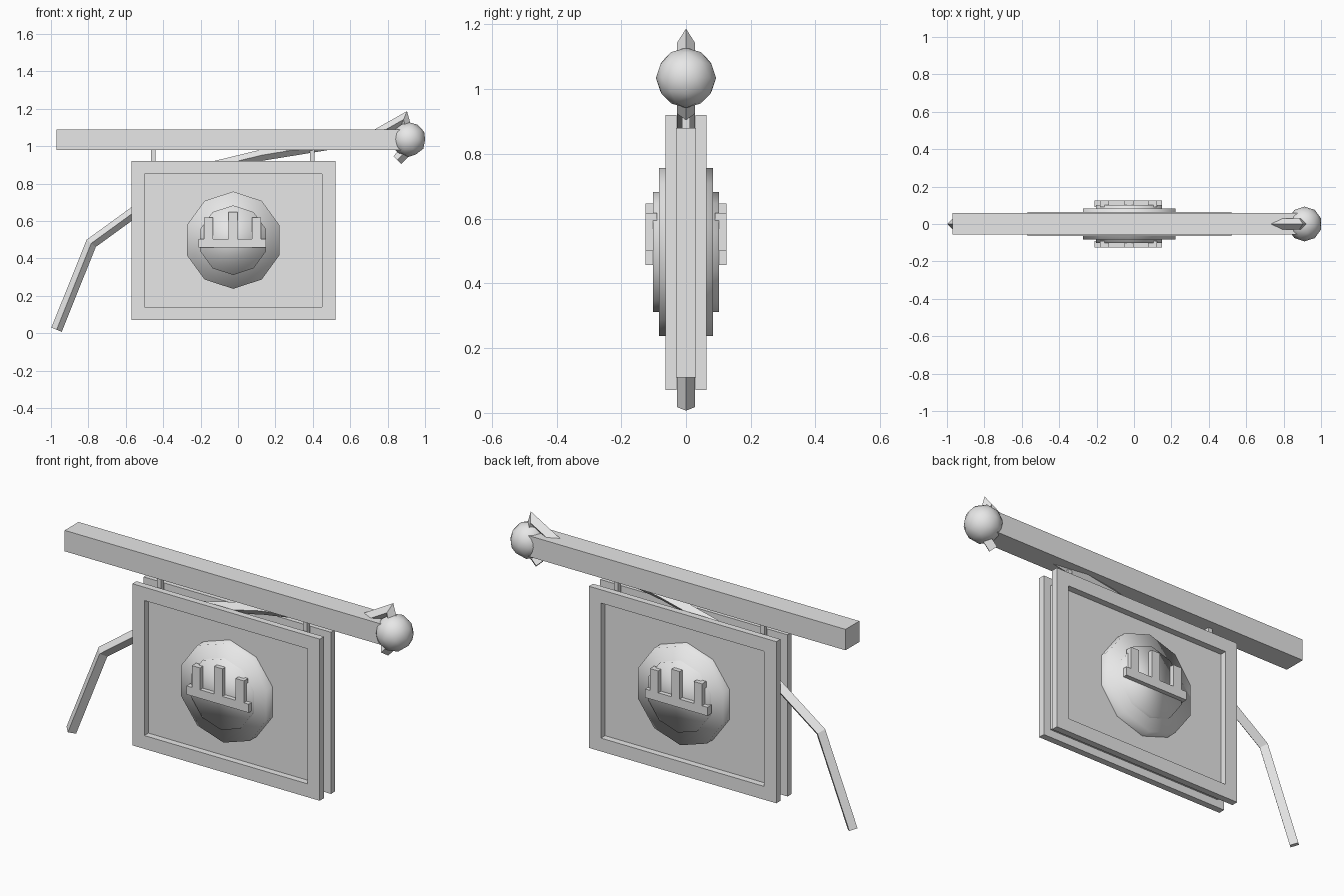
import bpy, bmesh, math
from mathutils import Vector, Matrix

if "Cube" in bpy.data.objects:
    bpy.data.objects.remove(bpy.data.objects["Cube"])

stone = bpy.data.materials.new("pale grey")
stone.diffuse_color = (0.8, 0.8, 0.8, 1)
stone.use_nodes = True
stone.node_tree.nodes["Principled BSDF"].inputs["Base Color"].default_value = stone.diffuse_color


def finish(name, bm, smooth=False):
    bmesh.ops.recalc_face_normals(bm, faces=bm.faces[:])
    for f in bm.faces:
        f.smooth = smooth
    mesh = bpy.data.meshes.new(name)
    bm.to_mesh(mesh)
    bm.free()
    mesh.materials.append(stone)
    ob = bpy.data.objects.new(name, mesh)
    bpy.context.collection.objects.link(ob)
    return ob


def box(name, x0, x1, y0, y1, z0, z1):
    bm = bmesh.new()
    bmesh.ops.create_cube(bm, size=1)
    for v in bm.verts:
        v.co = ((x0 + x1) / 2 + v.co.x * (x1 - x0),
                (y0 + y1) / 2 + v.co.y * (y1 - y0),
                (z0 + z1) / 2 + v.co.z * (z1 - z0))
    return finish(name, bm)


def prism(name, outline, y0, y1):
    """Extrude an outline in the XZ plane along Y."""
    bm = bmesh.new()
    face = bm.faces.new([bm.verts.new((x, y0, z)) for x, z in outline])
    ext = bmesh.ops.extrude_face_region(bm, geom=[face])["geom"]
    for v in ext:
        if isinstance(v, bmesh.types.BMVert):
            v.co.y = y1
    return finish(name, bm)


def frame(name, x0, x1, z0, z1, border, y0, y1):
    """Rectangular border with an open middle."""
    bm = bmesh.new()
    rings = []
    for inset, y in ((0, y0), (border, y0), (border, y1), (0, y1)):
        rings.append([bm.verts.new((x, y, z)) for x, z in (
            (x0 + inset, z0 + inset), (x1 - inset, z0 + inset),
            (x1 - inset, z1 - inset), (x0 + inset, z1 - inset))])
    for r in range(4):
        a, b = rings[r], rings[(r + 1) % 4]
        for i in range(4):
            j = (i + 1) % 4
            bm.faces.new((a[i], a[j], b[j], b[i]))
    return finish(name, bm)


def disc(name, radius, depth):
    """Ten-sided softly shaded disc passing through the board."""
    bm = bmesh.new()
    bmesh.ops.create_cone(bm, cap_ends=True, segments=10, radius1=radius, radius2=radius,
                          depth=depth, matrix=Matrix.Rotation(math.pi / 2, 4, 'X'))
    bmesh.ops.rotate(bm, verts=bm.verts[:],
                     matrix=Matrix.Rotation(math.radians(
                         90 - math.degrees(math.atan2(bm.verts[:][0].co.z, bm.verts[:][0].co.x))), 3, (0, -1, 0)))
    bmesh.ops.translate(bm, verts=bm.verts[:], vec=(-0.026, 0, 0.497))
    return finish(name, bm, True)


def branch(name, path, r):
    """Diamond-section sweep along a path in the XZ plane."""
    bm = bmesh.new()
    pts = [Vector((x, 0, z)) for x, z in path]
    rings = []
    for i, p in enumerate(pts):
        d0 = (p - pts[i - 1]).normalized() if i else (pts[1] - p).normalized()
        d1 = (pts[i + 1] - p).normalized() if i < len(pts) - 1 else d0
        t = (d0 + d1).normalized()
        n = Vector((-t.z, 0, t.x)) * (r / max(0.6, t.dot(d0)))
        side = Vector((0, r * 0.95, 0))
        rings.append([bm.verts.new(p + o) for o in (n, side, -n, -side)])
    for a, b in zip(rings, rings[1:]):
        for i in range(4):
            j = (i + 1) % 4
            bm.faces.new((a[i], a[j], b[j], b[i]))
    bm.faces.new(rings[0])
    bm.faces.new(rings[-1])
    return finish(name, bm)


# Beam with a faceted knob at its tip
box("beam", -0.97, 0.895, -0.055, 0.06, 0.98, 1.09)
bm = bmesh.new()
bmesh.ops.create_icosphere(bm, subdivisions=2, radius=0.093,
                           matrix=Matrix.Translation((0.912, 0, 1.035)))
finish("beam_knob", bm, True)

# Hanging board with a raised frame on each side
box("board_core", -0.53, 0.48, -0.03, 0.03, 0.11, 0.88)
for label, s in (("front", -1), ("back", 1)):
    y0, y1 = sorted((s * 0.03, s * 0.064))
    frame(label + "_frame", -0.57, 0.52, 0.07, 0.92, 0.07, y0, y1)

# Hanging pegs
for label, x in (("left", -0.452), ("right", 0.398)):
    box(label + "_peg", x - 0.012, x + 0.012, -0.012, 0.012, 0.87, 0.99)

# Stepped medallion
disc("medallion_outer", 0.26, 0.166)
disc("medallion_inner", 0.186, 0.204)

# Three-pronged crest on both sides
crest = [(-0.212, 0.457), (0.15, 0.457), (0.15, 0.502)]
for cx, top in ((0.098, 0.617), (-0.027, 0.647), (-0.157, 0.617)):
    crest += [(cx + 0.024, 0.502), (cx + 0.024, top), (cx - 0.024, top), (cx - 0.024, 0.502)]
crest.append((-0.212, 0.502))
prism("front_crest", crest, -0.125, -0.09)
prism("back_crest", crest, 0.09, 0.125)

# Bent branch threaded through board and beam
branch("branch", [(-0.97, 0.018), (-0.785, 0.48), (-0.53, 0.665), (-0.25, 0.86),
                  (0.13, 0.952), (0.55, 1.02), (0.74, 1.06), (0.885, 1.142),
                  (0.925, 1.0), (0.852, 0.925)], 0.03)
